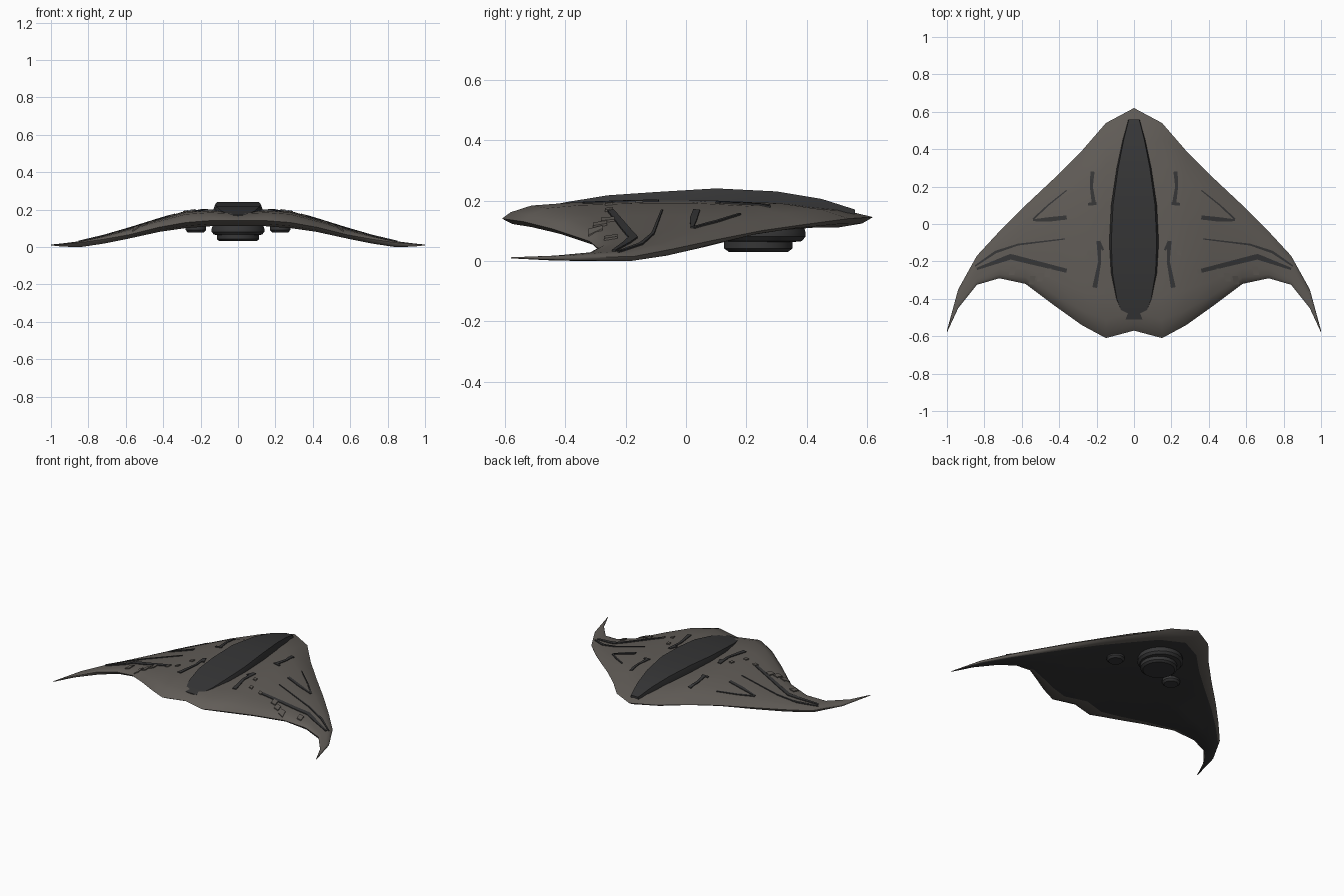
import bpy, bmesh, math
from mathutils import Vector
from mathutils.bvhtree import BVHTree

cube = bpy.data.objects.get("Cube")
if cube:
    bpy.data.objects.remove(cube, do_unlink=True)


def material(name, r, g, b):
    m = bpy.data.materials.new(name)
    m.use_nodes = True
    m.diffuse_color = (r, g, b, 1)
    m.node_tree.nodes["Principled BSDF"].inputs["Base Color"].default_value = (r, g, b, 1)
    return m


HULL = material("warm grey hull", .12, .108, .096)
DARK = material("charcoal", .037, .037, .038)


def finish(bm, name, mats, angle=None, mirror=False):
    bmesh.ops.recalc_face_normals(bm, faces=bm.faces)
    mesh = bpy.data.meshes.new(name)
    bm.to_mesh(mesh)
    bm.free()
    ob = bpy.data.objects.new(name, mesh)
    bpy.context.collection.objects.link(ob)
    for m in mats:
        mesh.materials.append(m)
    if angle:
        bpy.ops.object.select_all(action='DESELECT')
        bpy.context.view_layer.objects.active = ob
        ob.select_set(True)
        bpy.ops.object.shade_smooth_by_angle(angle=math.radians(angle))
    if mirror:
        ob.modifiers.new("mirror", 'MIRROR').merge_threshold = .0005
    return ob


def loft(bm, rings, closed=True):
    rows = [[bm.verts.new(p) for p in ring] for ring in rings]
    for a, b in zip(rows, rows[1:]):
        n = len(a)
        for i in range(n if closed else n - 1):
            j = (i + 1) % n
            bm.faces.new((a[i], a[j], b[j], b[i]))
    return rows


# Swept wing hull: x, front y, back y, front edge z, back edge z, top z, bottom z
STATIONS = [
    (0, -.57, .62, .145, .15, .195, .115),
    (.15, -.61, .54, .145, .145, .205, .115),
    (.28, -.54, .39, .135, .125, .197, .105),
    (.42, -.44, .25, .11, .105, .155, .085),
    (.58, -.32, .10, .07, .075, .105, .05),
    (.72, -.29, -.04, .045, .045, .064, .022),
    (.84, -.325, -.17, .028, .02, .036, .004),
    (.94, -.45, -.35, .018, .015, .023, .006),
    (1, -.58, -.57, .015, .015, .017, .013),
]
# Chord fraction and share of the height between edge and crown
TOP = [(0, 0), (.025, .35), (.085, .72), (.2, .88), (.4, .98), (.6, 1), (.8, .85), (.92, .5), (1, 0)]
BOTTOM = [(.97, .6), (.9, 1), (.5, 1), (.1, 1), (.03, .6)]


def section(x, yf, yb, zf, zb, zt, zl):
    ring = []
    for profile, target in ((TOP, zt), (BOTTOM, zl)):
        for t, w in profile:
            edge = zf + (zb - zf) * t
            ring.append((x, yf + (yb - yf) * t, edge + (target - edge) * w))
    return ring


bm = bmesh.new()
rows = loft(bm, [section(*s) for s in STATIONS])
bm.faces.new(rows[-1])
bmesh.ops.recalc_face_normals(bm, faces=bm.faces)
# the open half can recalculate inward, so check against the crown
bm.faces.ensure_lookup_table()
for f in bm.faces:
    chord = [v for v in f.verts if any(v in r[10:13] for r in rows)]
    f.material_index = 1 if len(chord) == 4 else 0
surface = BVHTree.FromBMesh(bm)
finish(bm, "wing_hull", [HULL, DARK], 50, True)


def ground(x, y):
    hit = surface.ray_cast(Vector((x, y, 1)), Vector((0, 0, -1)))[0]
    return hit.z if hit else None


# Dark spine along the back: y, half width, top z
SPINE = [(-.51, .055, .176), (-.4, .1, .199), (-.26, .125, .222), (-.1, .132, .233),
         (.1, .122, .245), (.3, .092, .235), (.45, .06, .21), (.56, .03, .175)]
bm = bmesh.new()
rings = []
for y, w, z in SPINE:
    shoulder = max(z - .03, .155)
    half = [(w, .13), (w, shoulder), (w * .92, z)]
    rings.append([(a, y, b) for a, b in half] + [(-a, y, b) for a, b in reversed(half)])
rows = loft(bm, rings)
bm.faces.new(rows[0])
bm.faces.new(rows[-1])
finish(bm, "spine_canopy", [DARK], 20)


# Thin dark strips lying on the upper wing
def strip(name, path, widths):
    pts = []
    for k in range(len(path) - 1):
        a, b = Vector(path[k]), Vector(path[k + 1])
        n = max(2, int((b - a).length / .03))
        for i in range(n + (k == len(path) - 2)):
            t = i / n
            pts.append((a.lerp(b, t), widths[k] + (widths[k + 1] - widths[k]) * t))
    bm = bmesh.new()
    rings = []
    for i, (p, w) in enumerate(pts):
        d = pts[min(i + 1, len(pts) - 1)][0] - pts[max(i - 1, 0)][0]
        side = Vector((-d.y, d.x)).normalized() * w / 2
        l, r = p + side, p - side
        zl, zr = ground(*l), ground(*r)
        if zl is None or zr is None:
            continue
        rings.append([(*l, zl - .003), (*l, zl + .005), (*r, zr + .005), (*r, zr - .003)])
    rows = loft(bm, rings)
    bm.faces.new(rows[0])
    bm.faces.new(rows[-1])
    finish(bm, name, [DARK], None, True)


strip("rear_inner_strip", [(.222, .28), (.228, .2), (.215, .11)], [.022, .016, .022])
strip("rear_inner_foot", [(.2, .11), (.245, .105)], [.016, .016])
strip("rear_diagonal_line", [(.36, .18), (.46, .1), (.54, .025)], [.006, .008, .01])
strip("rear_outer_bar", [(.54, .02), (.45, .025), (.36, .035)], [.01, .024, .022])
strip("front_inner_strip", [(.19, -.09), (.183, -.2), (.21, -.34)], [.022, .016, .026])
strip("front_inner_foot", [(.185, -.1), (.165, -.14)], [.016, .012])
strip("wing_thin_line", [(.37, -.08), (.62, -.11), (.74, -.15), (.85, -.225)], [.006, .01, .014, .008])
strip("wing_thick_bar", [(.36, -.25), (.66, -.175), (.84, -.24)], [.022, .03, .012])


# Small raised hatches
def hatch(x, y, w, d):
    bm = bmesh.new()
    corners = [(x + sx * w / 2 - sy * w * .15, y + sy * d / 2)
               for sx, sy in ((-1, -1), (1, -1), (1, 1), (-1, 1))]
    rings = [[(a, b, ground(a, b) + h) for a, b in corners] for h in (-.004, .007)]
    rows = loft(bm, rings)
    bm.faces.new(rows[-1])
    finish(bm, "hatch", [HULL], None, True)


for x, y in ((.24, -.155), (.28, -.255), (.35, -.255)):
    hatch(x, y, .02, .026)
for x, y in ((.46, -.26), (.5, -.285), (.545, -.3), (.65, -.25)):
    hatch(x, y, .03, .045)


# Round belly fittings turned from radius and height profiles
def turned(name, x, y, profile, sides, mirror=False):
    bm = bmesh.new()
    rings = [[(x + r * math.cos(a), y + r * math.sin(a), z)
              for a in (2 * math.pi * (i + .5) / sides for i in range(sides))]
             for r, z in profile]
    rows = loft(bm, rings)
    bm.faces.new(rows[0])
    bm.faces.new(rows[-1])
    finish(bm, name, [DARK], 30, mirror)


turned("belly_disc", 0, .255, [(.13, .14), (.143, .1), (.143, .085), (.13, .07), (.11, .068)], 20)
turned("belly_disc_lower", 0, .24, [(.115, .08), (.115, .046), (.1, .035)], 20)
turned("side_pod", .225, .09, [(.055, .13), (.057, .095), (.045, .082)], 12, True)

# Settle the model on the floor
bpy.context.view_layer.update()
parts = [o for o in bpy.context.scene.objects if o.type == 'MESH']
low = min(v.co.z for o in parts for v in o.data.vertices)
for o in parts:
    o.location.z -= low
